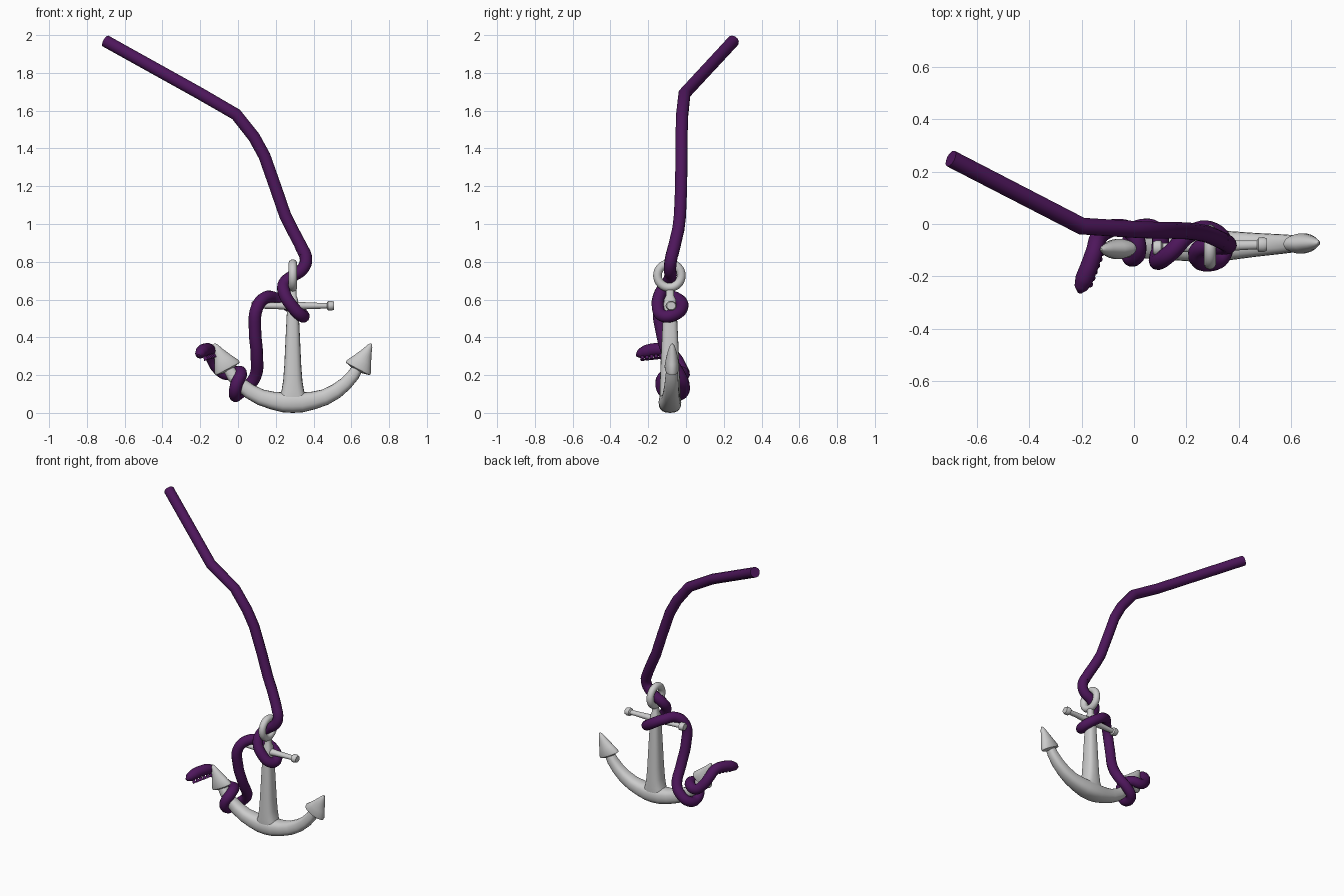
import bpy, bmesh, math
from mathutils import Vector

if "Cube" in bpy.data.objects:
    bpy.data.objects.remove(bpy.data.objects["Cube"])

def material(name, rgb):
    m = bpy.data.materials.new(name)
    m.diffuse_color = (*rgb, 1)
    m.use_nodes = True
    m.node_tree.nodes["Principled BSDF"].inputs["Base Color"].default_value = m.diffuse_color
    return m

GREY = material("anchor_grey", (0.60, 0.60, 0.60))
PURPLE = material("tentacle_purple", (0.075, 0.008, 0.105))
CX, CY = 0.29, -0.085          # anchor axis

def finish(ob, mat, angle=40):
    ob.data.materials.append(mat)
    bpy.ops.object.select_all(action='DESELECT')
    ob.select_set(True)
    bpy.context.view_layer.objects.active = ob
    bpy.ops.object.shade_smooth_by_angle(angle=math.radians(angle))

def loft(name, sections, power=2.0, sides=20):
    """Skin superellipse sections (x, z, half width, half depth) along a path in the xz plane."""
    bm = bmesh.new()
    rings = []
    pts = [Vector((s[0], 0, s[1])) for s in sections]
    for i, (x, z, w, d) in enumerate(sections):
        t = (pts[min(i + 1, len(pts) - 1)] - pts[max(i - 1, 0)]).normalized()
        n = Vector((t.z, 0, -t.x))
        ring = []
        for k in range(sides):
            a = 2 * math.pi * k / sides
            c, s = math.cos(a), math.sin(a)
            u = math.copysign(abs(c) ** (2 / power), c) * w
            v = math.copysign(abs(s) ** (2 / power), s) * d
            p = pts[i] + n * u
            ring.append(bm.verts.new((CX + p.x, CY + v + 0.03 * p.x, p.z)))
        rings.append(ring)
    for a, b in zip(rings, rings[1:]):
        for k in range(sides):
            j = (k + 1) % sides
            bm.faces.new((a[k], a[j], b[j], b[k]))
    bm.faces.new(rings[0])
    bm.faces.new(rings[-1])
    bmesh.ops.recalc_face_normals(bm, faces=bm.faces)
    me = bpy.data.meshes.new(name)
    bm.to_mesh(me)
    bm.free()
    ob = bpy.data.objects.new(name, me)
    bpy.context.collection.objects.link(ob)
    finish(ob, GREY)
    return ob

# Shank with flared foot and narrow neck
loft("shank", [(0, 0.03, 0.085, 0.052), (0, 0.08, 0.075, 0.055), (0, 0.115, 0.06, 0.055),
               (0, 0.17, 0.051, 0.053), (0, 0.25, 0.045, 0.05), (0, 0.40, 0.038, 0.043),
               (0, 0.52, 0.032, 0.037), (0, 0.60, 0.028, 0.032), (0, 0.62, 0.02, 0.022),
               (0, 0.665, 0.018, 0.02)], power=2.8)

# Curved arms, mirrored about the shank
half = [(0.05, 0.056, 0.053, 0.058), (0.11, 0.066, 0.047, 0.052), (0.17, 0.083, 0.043, 0.046),
        (0.23, 0.115, 0.040, 0.041), (0.28, 0.155, 0.036, 0.037), (0.32, 0.20, 0.033, 0.033),
        (0.348, 0.245, 0.028, 0.028)]
loft("arms", [(-x, z, w, d) for x, z, w, d in reversed(half)] + [(0, 0.056, 0.056, 0.06)] + half, power=2.5)

# Arrow-shaped flukes
for side, name in ((1, "fluke_right"), (-1, "fluke_left")):
    prof = [(-0.012, 0.03, 0.025), (-0.002, 0.072, 0.037), (0.012, 0.072, 0.039),
            (0.05, 0.052, 0.034), (0.10, 0.028, 0.024), (0.135, 0.014, 0.013), (0.15, 0.004, 0.004)]
    loft(name, [(side * (0.345 + 0.47 * t), 0.235 + 0.88 * t, w, d) for t, w, d in prof])

# Crossbar with knobbed ends
bar = [(0.0, 0.024, 0.026), (0.06, 0.019, 0.021), (0.13, 0.016, 0.018), (0.180, 0.015, 0.017),
       (0.186, 0.025, 0.027), (0.205, 0.026, 0.029), (0.218, 0.021, 0.023)]
loft("crossbar", [(-x, 0.567, w, d) for x, w, d in reversed(bar)] +
     [(x, 0.567, w, d) for x, w, d in bar[1:]])

# Ring on top of the shank
bpy.ops.mesh.primitive_torus_add(major_radius=0.063, minor_radius=0.023, major_segments=32,
                                 minor_segments=14, location=(CX, CY - 0.003, 0.727),
                                 rotation=(0, math.pi / 2, 0))
bpy.context.object.name = "ring"
finish(bpy.context.object, GREY)

def strand(name, points, kind, radius=0.033):
    """Round tube through points (x, y, z[, radius scale])."""
    cu = bpy.data.curves.new(name, 'CURVE')
    cu.dimensions = '3D'
    cu.bevel_depth = radius
    cu.bevel_resolution = 4
    cu.resolution_u = 5
    cu.use_fill_caps = True
    sp = cu.splines.new(kind)
    store = sp.bezier_points if kind == 'BEZIER' else sp.points
    store.add(len(points) - 1)
    for p, q in zip(store, points):
        if kind == 'BEZIER':
            p.co = q[:3]
            p.handle_left_type = p.handle_right_type = 'AUTO'
        else:
            p.co = (*q[:3], 1)
        p.radius = q[3] if len(q) > 3 else 1
    ob = bpy.data.objects.new(name, cu)
    bpy.context.collection.objects.link(ob)
    bpy.ops.object.select_all(action='DESELECT')
    ob.select_set(True)
    bpy.context.view_layer.objects.active = ob
    bpy.ops.object.convert(target='MESH')
    finish(bpy.context.object, PURPLE, 50)

# Long taut length running up and away
strand("taut_length", [(-0.70, 0.25, 1.968), (-0.20, -0.008, 1.69), (-0.01, -0.02, 1.58),
                       (0.085, -0.024, 1.46), (0.14, -0.024, 1.36), (0.20, -0.026, 1.19),
                       (0.25, -0.032, 1.045), (0.285, -0.04, 0.975), (0.33, -0.06, 0.89),
                       (0.352, -0.072, 0.84)], 'POLY')

# Coils through the ring, round the shank, over the crossbar and round the left arm
strand("coils", [(0.33, -0.06, 0.89), (0.36, -0.08, 0.81), (0.34, -0.085, 0.76), (0.29, -0.082, 0.725),
                 (0.245, -0.10, 0.685), (0.245, -0.135, 0.635), (0.29, -0.148, 0.56),
                 (0.335, -0.125, 0.515), (0.345, -0.075, 0.515), (0.29, -0.022, 0.555),
                 (0.21, -0.04, 0.60), (0.145, -0.105, 0.61), (0.10, -0.14, 0.555),
                 (0.09, -0.13, 0.44), (0.10, -0.09, 0.30), (0.09, -0.03, 0.19),
                 (0.05, -0.012, 0.14), (0.0, -0.03, 0.10), (-0.015, -0.09, 0.095),
                 (-0.01, -0.13, 0.145), (0.015, -0.10, 0.205), (-0.01, -0.03, 0.215),
                 (-0.06, -0.012, 0.205), (-0.105, -0.025, 0.235), (-0.137, -0.055, 0.29),
                 (-0.15, -0.10, 0.33, 1.0), (-0.17, -0.16, 0.335, 1.05), (-0.19, -0.21, 0.325, 1.05),
                 (-0.202, -0.243, 0.312, 0.8), (-0.208, -0.262, 0.303, 0.25)], 'BEZIER')

# Row of suckers under the loose tip
for i in range(6):
    t = i / 5
    bpy.ops.mesh.primitive_cone_add(vertices=10, radius1=0.013, radius2=0.008, depth=0.022,
                                    location=(-0.128 - 0.045 * t, -0.11 - 0.12 * t, 0.302 - 0.012 * t),
                                    rotation=(0, math.radians(-30), 0))
    bpy.context.object.name = f"sucker_{i + 1}"
    finish(bpy.context.object, PURPLE)
